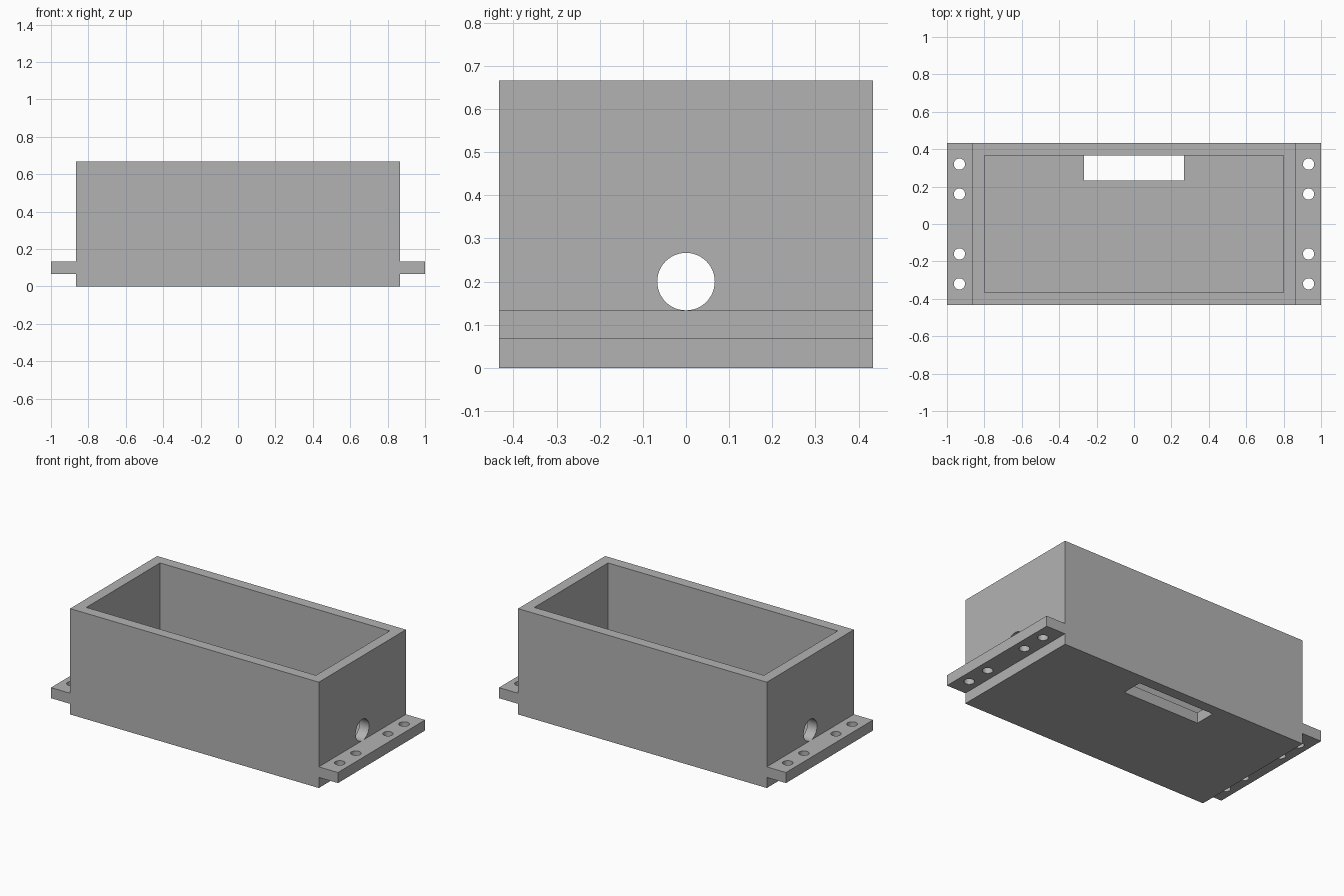
import bpy
import math

cube = bpy.data.objects.get("Cube")
if cube:
    bpy.data.objects.remove(cube, do_unlink=True)

U = 1 / 15  # wall thickness, the module of the whole part

grey = bpy.data.materials.new("light grey")
grey.use_nodes = True
colour = (0.45, 0.45, 0.45, 1)
grey.diffuse_color = colour
grey.node_tree.nodes["Principled BSDF"].inputs["Base Color"].default_value = colour


def block(name, low, high):
    """Box between two corners, given in modules."""
    bpy.ops.mesh.primitive_cube_add(size=1)
    ob = bpy.context.object
    ob.name = name
    ob.location = [(a + b) / 2 * U for a, b in zip(low, high)]
    ob.scale = [(b - a) * U for a, b in zip(low, high)]
    bpy.ops.object.transform_apply(location=True, rotation=True, scale=True)
    ob.data.materials.append(grey)
    return ob


def drill(name, radius, depth, location, axis="Z"):
    turn = (0, math.pi / 2, 0) if axis == "X" else (0, 0, 0)
    bpy.ops.mesh.primitive_cylinder_add(vertices=48, radius=radius, depth=depth,
                                        location=location, rotation=turn)
    ob = bpy.context.object
    ob.name = name
    ob.data.materials.append(grey)
    return ob


def cut(target, cutters):
    """Subtract each cutter, then discard it."""
    for cutter in cutters:
        cutter.hide_render = True
        mod = target.modifiers.new("cut", "BOOLEAN")
        mod.operation = "DIFFERENCE"
        mod.solver = "EXACT"
        mod.object = cutter
        bpy.context.view_layer.objects.active = target
        bpy.ops.object.modifier_apply(modifier=mod.name)
        bpy.data.objects.remove(cutter, do_unlink=True)
    bpy.ops.object.select_all(action="DESELECT")
    target.select_set(True)
    bpy.ops.object.shade_smooth_by_angle(angle=math.radians(30))


# Open box with a floor slot by the back wall and a cable hole in each end
box = block("box", (-13, -6.5, 0), (13, 6.5, 10))
cut(box, [
    block("cavity_cutter", (-12, -5.5, 1), (12, 5.5, 11)),
    block("slot_cutter", (-4, 3.5, -1), (4, 5.5, 2)),
    drill("cable_hole_cutter", U, 3, (0, 0, 3 * U), "X"),
])

# Mounting flanges with four screw holes each
for side, sign in (("left", 1), ("right", -1)):
    x = sorted((13 * sign, 15 * sign))
    flange = block(side + "_flange", (x[0], -6.5, 1), (x[1], 6.5, 2))
    cut(flange, [drill("screw_hole_cutter", 0.03, 0.5, (14 * sign * U, y, 1.5 * U))
                 for y in (-0.32, -0.16, 0.16, 0.32)])
